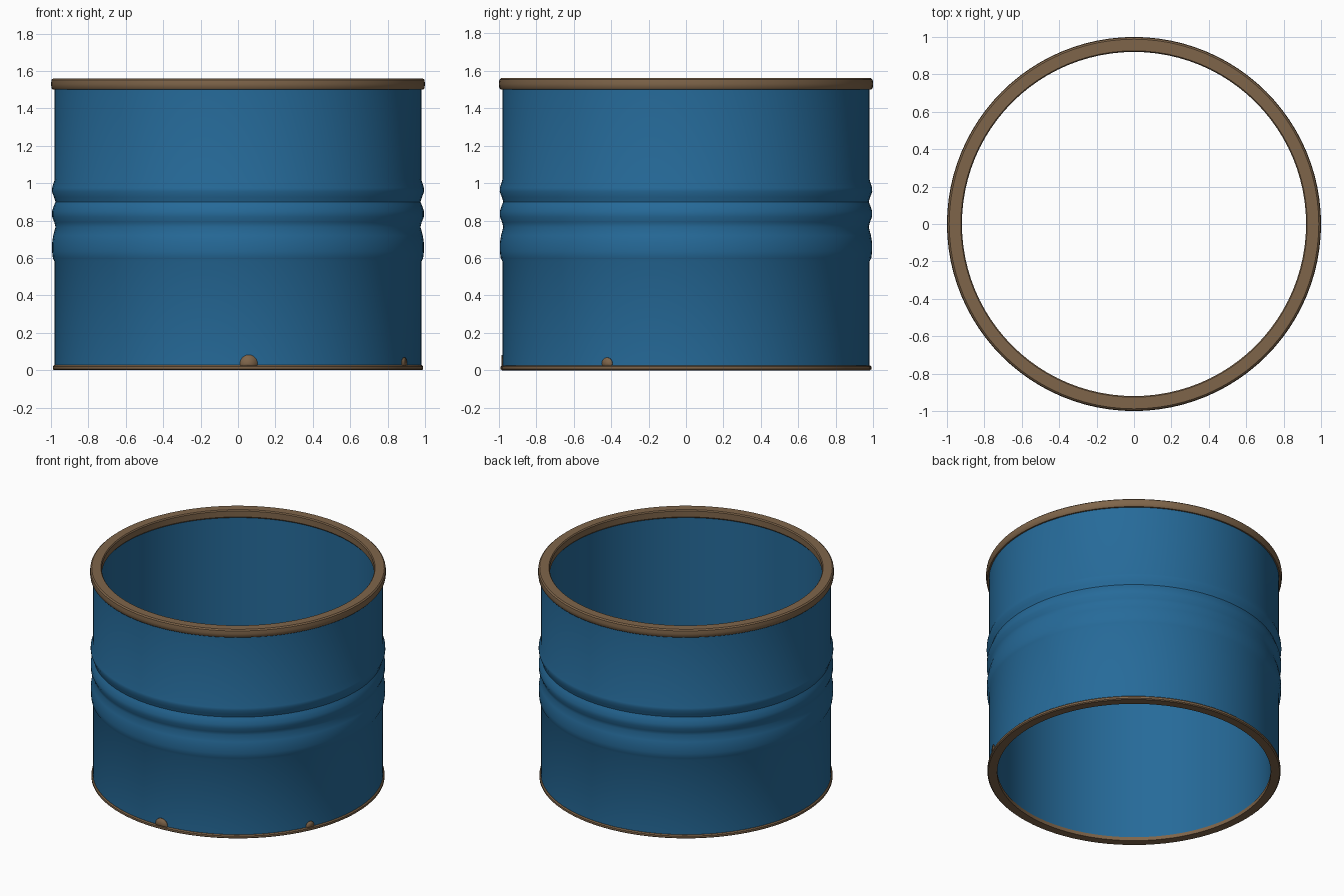
import bpy, bmesh, math

if "Cube" in bpy.data.objects:
    bpy.data.objects.remove(bpy.data.objects["Cube"])

SEGMENTS = 96


def material(name, color):
    m = bpy.data.materials.new(name)
    m.diffuse_color = (*color, 1)
    m.use_nodes = True
    m.node_tree.nodes["Principled BSDF"].inputs["Base Color"].default_value = m.diffuse_color
    return m


BLUE = material("blue paint", (0.019, 0.145, 0.320))
RUST = material("rusty brown", (0.212, 0.130, 0.068))


def finish(name, bm, mat, angle=35):
    bmesh.ops.recalc_face_normals(bm, faces=bm.faces)
    mesh = bpy.data.meshes.new(name)
    bm.to_mesh(mesh)
    bm.free()
    mesh.materials.append(mat)
    obj = bpy.data.objects.new(name, mesh)
    bpy.context.collection.objects.link(obj)
    bpy.ops.object.select_all(action='DESELECT')
    bpy.context.view_layer.objects.active = obj
    obj.select_set(True)
    bpy.ops.object.shade_smooth_by_angle(angle=math.radians(angle))
    return obj


def lathe(name, profile, mat):
    """Spin a closed (radius, height) profile around z."""
    bm = bmesh.new()
    rings = []
    for i in range(SEGMENTS):
        a = 2 * math.pi * i / SEGMENTS
        rings.append([bm.verts.new((r * math.cos(a), r * math.sin(a), z)) for r, z in profile])
    n = len(profile)
    for i in range(SEGMENTS):
        p, q = rings[i], rings[(i + 1) % SEGMENTS]
        for j in range(n):
            k = (j + 1) % n
            bm.faces.new((p[j], q[j], q[k], p[k]))
    return finish(name, bm, mat)


def rust_spot(name, angle, z, size, radius=0.984):
    """Thin round patch wrapped on the wall, cut off at the bottom lip."""
    bm = bmesh.new()

    def point(u, v):
        a = angle + u / radius
        return bm.verts.new((radius * math.cos(a), radius * math.sin(a), max(0.02, z + v)))

    centre = point(0, 0)
    edge = [point(size * math.cos(t), size * math.sin(t))
            for t in (2 * math.pi * i / 24 for i in range(24))]
    for i in range(24):
        bm.faces.new((centre, edge[i], edge[(i + 1) % 24]))
    obj = finish(name, bm, RUST)
    mod = obj.modifiers.new("thickness", 'SOLIDIFY')
    mod.thickness = 0.004
    mod.offset = 0


# Drum wall: ribbed outside, plain inside
lathe("drum_wall", [
    (0.98, 0.02), (0.98, 0.58), (0.990, 0.60), (0.994, 0.635), (0.994, 0.68),
    (0.988, 0.72), (0.976, 0.765), (0.982, 0.79), (0.994, 0.82), (0.994, 0.85),
    (0.984, 0.88), (0.976, 0.90), (0.984, 0.925), (0.995, 0.955), (0.994, 0.975),
    (0.98, 1.02), (0.98, 1.52), (0.928, 1.52), (0.928, 0.02)], BLUE)

# Rolled top rim
lathe("top_rim", [
    (0.990, 1.50), (0.997, 1.508), (1.0, 1.53), (0.997, 1.552), (0.988, 1.56),
    (0.926, 1.56), (0.920, 1.552), (0.920, 1.508), (0.926, 1.50)], RUST)

# Thin bottom lip
lathe("bottom_lip", [
    (0.983, 0.0), (0.990, 0.006), (0.990, 0.020), (0.983, 0.027),
    (0.924, 0.027), (0.924, 0.0)], RUST)

# Rust spots along the bottom
rust_spot("rust_spot_front", math.atan2(-0.978, 0.057), 0.035, 0.047)
rust_spot("rust_spot_side", math.atan2(-0.42, 0.886), 0.037, 0.031)
